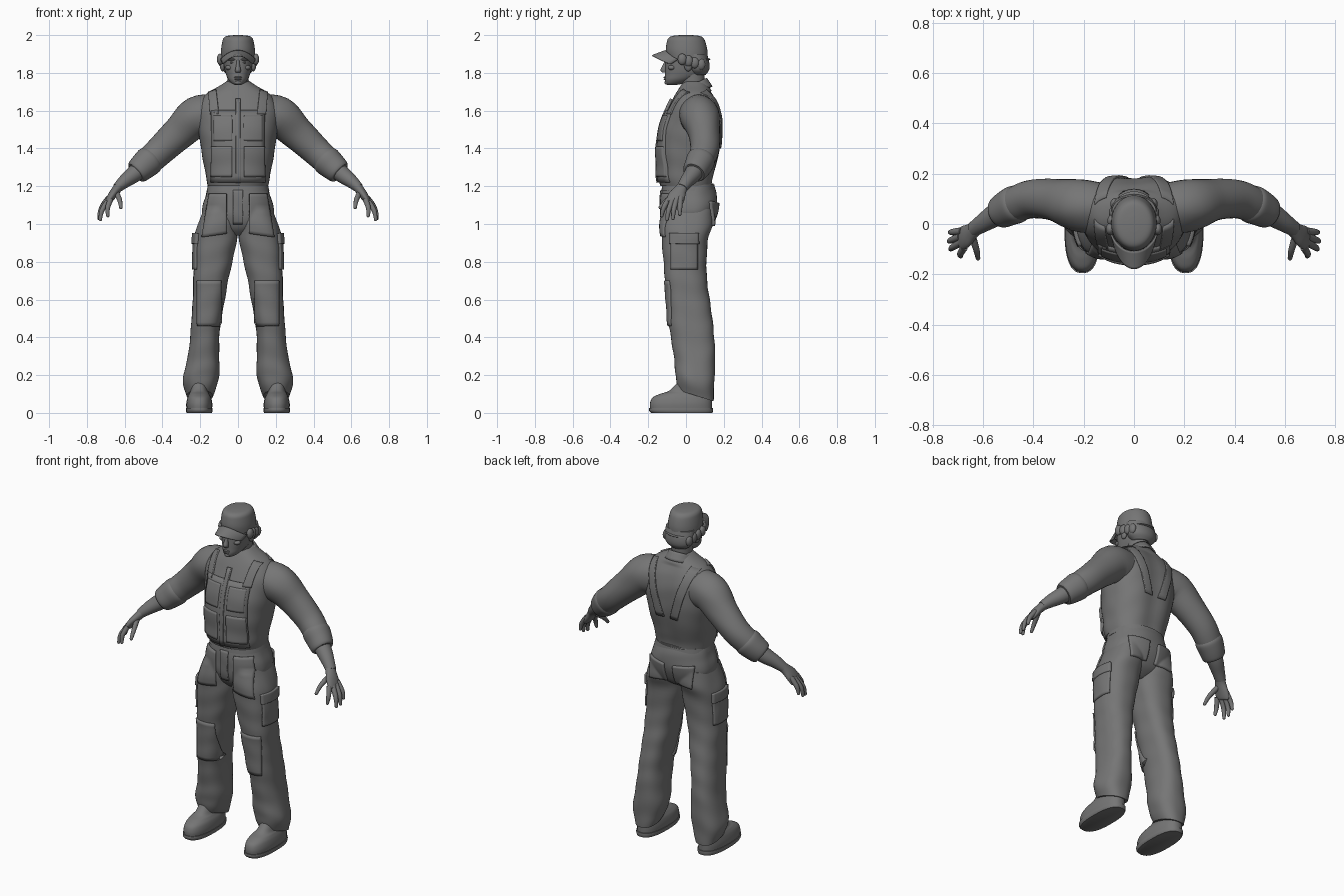
import bpy, bmesh, math
from mathutils import Vector, Matrix
from mathutils.bvhtree import BVHTree

cube = bpy.data.objects.get("Cube")
if cube:
    bpy.data.objects.remove(cube, do_unlink=True)

grey = bpy.data.materials.new("plain grey")
grey.use_nodes = True
GREY = (0.18, 0.18, 0.18, 1)
grey.diffuse_color = GREY
grey.node_tree.nodes["Principled BSDF"].inputs["Base Color"].default_value = GREY
UP = Vector((0, 0, 1))


def finish(name, bm, mirror=False, thick=0):
    """Turn a bmesh into a smooth grey object, optionally mirrored or thickened."""
    bmesh.ops.recalc_face_normals(bm, faces=bm.faces)
    for f in bm.faces:
        f.smooth = True
    me = bpy.data.meshes.new(name)
    bm.to_mesh(me)
    bm.free()
    me.set_sharp_from_angle(angle=math.radians(50))
    me.materials.append(grey)
    ob = bpy.data.objects.new(name, me)
    bpy.context.collection.objects.link(ob)
    if thick:
        mod = ob.modifiers.new("thickness", 'SOLIDIFY')
        mod.thickness, mod.offset = thick, 0
    if mirror:
        ob.modifiers.new("mirror", 'MIRROR')
    return ob


def spline(rows, steps):
    """Smooth curve through rows of numbers."""
    rows = [Vector(r) for r in rows]
    out = []
    for i in range(len(rows) - 1):
        a, b, c, d = (rows[min(max(i + k, 0), len(rows) - 1)] for k in (-1, 0, 1, 2))
        for s in range(steps):
            t = s / steps
            out.append(b + ((c - a) * t + (2*a - 5*b + 4*c - d) * t**2 + (3*b - a - 3*c + d) * t**3) / 2)
    return out + [rows[-1]]


def loft(name, rows, follow=False, power=2, n=32, steps=5, mirror=False, bend=None):
    """Skin rings given as (x, y, z, radius across, radius in y)."""
    pts = spline(rows, steps)
    bm = bmesh.new()
    rings = []
    for i, r in enumerate(pts):
        c = Vector(r[:3])
        t = UP
        if follow:
            t = (Vector(pts[min(i + 1, len(pts) - 1)][:3]) - Vector(pts[max(i - 1, 0)][:3])).normalized()
        u = Vector((0, 1, 0))
        u = (u - t * u.dot(t)).normalized()
        v = t.cross(u)
        ring = []
        for k in range(n):
            a = math.tau * k / n
            ca, sa = math.cos(a), math.sin(a)
            off = u * (r[4] * math.copysign(abs(ca) ** (2 / power), ca)) \
                + v * (r[3] * math.copysign(abs(sa) ** (2 / power), sa))
            ring.append(bm.verts.new(bend(c, off) if bend else c + off))
        rings.append(ring)
    for a, b in zip(rings, rings[1:]):
        for k in range(n):
            j = (k + 1) % n
            bm.faces.new((a[k], a[j], b[j], b[k]))
    bm.faces.new(rings[0])
    bm.faces.new(rings[-1])
    return finish(name, bm, mirror)


def stack(name, rows, **kw):
    """Upright loft from rows of (z, x min, x max, y min, y max)."""
    return loft(name, [((a + b) / 2, (c + d) / 2, z, (b - a) / 2, (d - c) / 2)
                       for z, a, b, c, d in rows], **kw)


def centred(name, rows, **kw):
    return stack(name, [(z, -w, w, f, b) for z, w, f, b in rows], **kw)


def sheet(name, fn, nu, nv, thick, mirror=False):
    """Thin surface from a function of u and v in 0..1."""
    bm = bmesh.new()
    g = [[bm.verts.new(fn(i / nu, j / nv)) for j in range(nv + 1)] for i in range(nu + 1)]
    for i in range(nu):
        for j in range(nv):
            bm.faces.new((g[i][j], g[i+1][j], g[i+1][j+1], g[i][j+1]))
    return finish(name, bm, mirror, thick)


def patch(name, targets, quad, look, mirror=True, thick=0.014):
    """Cloth panel pressed onto the targets; quad holds four (side, z) corners."""
    verts, polys = [], []
    for ob in targets:
        k = len(verts)
        verts += [v.co.copy() for v in ob.data.vertices]
        polys += [[k + i for i in p.vertices] for p in ob.data.polygons]
    tree = BVHTree.FromPolygons(verts, polys)
    look = Vector(look)
    a, b, c, d = (Vector(q) for q in quad)

    def place(u, v):
        s, z = a.lerp(b, u).lerp(d.lerp(c, u), v)
        p = Vector((0, s, z)) if look.x else Vector((s, 0, z))
        hit = tree.ray_cast(p - look, look)[0] or tree.find_nearest(p - look * 0.2)[0]
        return hit - look * 0.002
    return sheet(name, place, 12, 12, thick, mirror)


def ellipsoid(name, loc, size, mirror=False):
    bm = bmesh.new()
    bmesh.ops.create_uvsphere(bm, u_segments=20, v_segments=12, radius=1,
                              matrix=Matrix.Translation(loc) @ Matrix.Diagonal((*size, 1)))
    return finish(name, bm, mirror)


def rect(a, b, c, d):
    return (a, c), (b, c), (b, d), (a, d)


# Cloth folds
def folds(c, off, amount=0.018):
    p = c + off
    w = math.sin(31*p.z + 17*p.x + 3*math.sin(13*p.y)) * math.sin(19*p.z - 23*p.y + 2)
    return c + off * (1 + amount * w)


def torso_folds(c, off):
    spine = 0.09 * math.exp(-(off.x / 0.06) ** 2) if off.y > 0 and c.z < 1.7 else 0
    return folds(c, off * (1 - spine), 0.012)


def leg_folds(c, off):
    low = max(0, 1 - c.z / 0.3)
    p = folds(c, off, 0.025 + 0.02 * low)
    p.z -= off.y * 0.45 * low
    return p


# Torso and trousers
torso = centred("shirt_torso", [
    (1.2, .16, -.135, .145), (1.24, .168, -.145, .15), (1.3, .178, -.145, .165),
    (1.4, .195, -.148, .19), (1.5, .208, -.135, .197), (1.58, .215, -.108, .19),
    (1.64, .205, -.08, .172), (1.69, .165, -.055, .145), (1.73, .1, -.03, .12),
    (1.755, .062, -.01, .1)], power=2.3, n=56, bend=torso_folds)
pelvis = centred("trouser_hips", [
    (.94, .05, -.07, .06), (.98, .13, -.11, .12), (1.04, .185, -.128, .15),
    (1.1, .186, -.132, .165), (1.16, .17, -.128, .16), (1.215, .153, -.12, .145)],
    power=2.3, n=48, bend=folds)
leg = stack("trouser_leg", [
    (1.08, .01, .18, -.12, .14), (1, 0, .212, -.13, .14), (.92, .005, .23, -.128, .118),
    (.8, .03, .233, -.12, .11), (.7, .053, .238, -.112, .112), (.6, .07, .24, -.102, .125),
    (.5, .088, .247, -.095, .138), (.4, .1, .254, -.08, .148), (.3, .1, .266, -.064, .154),
    (.2, .1, .288, -.055, .152), (.14, .115, .288, -.05, .15), (.09, .135, .272, -.035, .146)],
    power=2.4, n=40, mirror=True, bend=leg_folds)
centred("waistband", [(1.175, .166, -.13, .155), (1.21, .158, -.126, .15)], power=2.3, n=48)

# Shoes
stack("shoe_upper", [
    (.02, .137, .273, -.19, .138), (.05, .136, .274, -.191, .138), (.08, .142, .268, -.178, .138),
    (.1, .152, .26, -.14, .138), (.12, .16, .252, -.085, .136), (.18, .165, .25, -.03, .13)],
    power=2.4, mirror=True)
stack("shoe_sole", [(0, .138, .272, -.185, .14), (.012, .134, .276, -.195, .143),
                    (.026, .134, .276, -.195, .143)], power=2.5, mirror=True)

# Arms
loft("sleeve", [
    (.12, .06, 1.575, .11, .1), (.22, .075, 1.565, .108, .104), (.31, .095, 1.485, .09, .085),
    (.4, .1, 1.4, .08, .077), (.46, .083, 1.345, .075, .072), (.515, .058, 1.295, .064, .064)],
    follow=True, mirror=True, bend=folds)
loft("rolled_cuff", [
    (.455, .085, 1.35, .07, .07), (.47, .078, 1.336, .079, .077), (.5, .064, 1.308, .074, .073),
    (.53, .047, 1.28, .066, .066), (.54, .042, 1.271, .058, .058)],
    follow=True, mirror=True, bend=folds)
loft("forearm", [
    (.5, .06, 1.305, .05, .05), (.55, .036, 1.264, .045, .046), (.6, .004, 1.226, .036, .037),
    (.64, -.022, 1.19, .026, .03)], follow=True, mirror=True)

# Hands
loft("palm", [
    (.625, -.012, 1.203, .026, .029), (.645, -.03, 1.18, .024, .034), (.667, -.048, 1.15, .022, .045),
    (.687, -.06, 1.118, .017, .045), (.692, -.064, 1.108, .01, .038)], follow=True, mirror=True)
fingers = {
    "index_finger": ((.675, -.093, 1.13), (.69, -.118, 1.085), (.689, -.128, 1.045)),
    "middle_finger": ((.686, -.072, 1.125), (.72, -.092, 1.072), (.729, -.1, 1.025)),
    "ring_finger": ((.69, -.05, 1.13), (.726, -.064, 1.077), (.735, -.069, 1.03)),
    "little_finger": ((.684, -.028, 1.14), (.72, -.032, 1.092), (.731, -.033, 1.053)),
    "thumb": ((.645, -.042, 1.168), (.627, -.1, 1.128), (.62, -.136, 1.088))}
for name, path in fingers.items():
    loft(name, [(*p, r, r) for p, r in zip(path, (.015, .013, .009))],
         follow=True, n=14, mirror=True)
    ellipsoid(name + "_tip", path[-1], (.009, .009, .01), True)

# Bib, straps and pockets
FRONT, BACK, SIDE = (0, 1, 0), (0, -1, 0), (-1, 0, 0)
patch("bib", [torso], ((-.14, 1.22), (.14, 1.22), (.14, 1.6), (-.14, 1.6)), FRONT, False)
patch("front_strap", [torso], ((.1, 1.58), (.145, 1.58), (.155, 1.695), (.115, 1.71)), FRONT)
patch("back_strap", [torso], ((.02, 1.4), (.07, 1.4), (.155, 1.695), (.11, 1.71)), BACK, thick=.01)
patch("chest_pocket", [torso], rect(.03, .125, 1.44, 1.57), FRONT, thick=.024)
patch("lower_pocket", [torso], rect(.03, .135, 1.25, 1.41), FRONT, thick=.03)
patch("bib_placket", [torso], rect(-.012, .012, 1.22, 1.66), FRONT, False, .026)
patch("fly", [pelvis, leg], rect(-.025, .025, 1.0, 1.18), FRONT, False, .012)
patch("front_pocket", [pelvis, leg], ((.06, .95), (.19, .93), (.15, 1.16), (.06, 1.16)), FRONT)
patch("back_pocket", [pelvis, leg], ((.03, 1.0), (.14, .99), (.145, 1.12), (.03, 1.11)), BACK, thick=.022)
patch("cargo_pocket", [leg], rect(-.08, .06, .76, .92), SIDE)
patch("cargo_flap", [leg], rect(-.085, .065, .895, .95), SIDE, thick=.026)
patch("knee_patch", [leg], rect(.09, .215, .46, .7), FRONT, thick=.012)


# Collar
def collar(u, v):
    a = math.pi * u
    s, c = math.sin(a), math.cos(a)
    return ((.064 + .024*v) * s + .055 * v * u**5, .045 + (.062 + .03*v) * c,
            1.742 + .03*c - .045*v - .012 * v * u**4)


sheet("collar", collar, 20, 4, .008, True)

# Head and face
centred("neck", [(1.66, .062, -.01, .11), (1.72, .056, -.02, .098), (1.82, .058, -.04, .1)])
centred("head", [
    (1.737, .018, -.1, -.045), (1.745, .034, -.108, -.01), (1.765, .052, -.112, .04),
    (1.79, .063, -.111, .085), (1.82, .071, -.11, .103), (1.86, .077, -.108, .11),
    (1.9, .08, -.106, .11), (1.95, .07, -.09, .095)], power=2.2)
loft("nose", [(0, -.103, 1.868, .007, .008), (0, -.111, 1.84, .01, .013),
              (0, -.118, 1.815, .015, .017), (0, -.114, 1.801, .013, .012)], n=16)
ellipsoid("upper_lip", (0, -.11, 1.776), (.021, .009, .005))
ellipsoid("lower_lip", (0, -.109, 1.767), (.018, .009, .006))
ellipsoid("chin", (0, -.1, 1.749), (.019, .014, .012))
ellipsoid("brow", (.032, -.094, 1.871), (.026, .016, .007), True)
ellipsoid("eye", (.031, -.094, 1.855), (.013, .009, .006), True)
ellipsoid("cheekbone", (.045, -.075, 1.828), (.022, .021, .014), True)
ellipsoid("ear", (.082, .012, 1.842), (.014, .022, .034), True)

# Hair below the cap
centred("back_hair", [(1.79, .055, .03, .105), (1.815, .082, .01, .122), (1.85, .09, .0, .124),
                      (1.9, .088, -.01, .112)])
for i in range(4):
    ellipsoid("side_hair", (.095 - .006*i, -.02 + .033*i, 1.872 - .009*i), (.017, .024, .03), True)

# Cap
centred("cap_crown", [
    (1.882, .091, -.1, .114), (1.92, .09, -.107, .113), (1.96, .084, -.102, .104),
    (1.983, .077, -.094, .093), (1.995, .06, -.074, .074), (2, .02, -.03, .03)], n=40)


def brim(u, v):
    s = 2*u - 1
    y = -.108 * math.sqrt(1 - .85 * s*s)
    return (.09 * s * (1 - .12*v), y - .07 * v * (1 - .45 * s*s), 1.917 - .026*v - .045 * s*s)


sheet("cap_brim", brim, 24, 8, .008)
loft("cap_strap", [(.075*math.sin(a), .05 + .07*math.cos(a), 1.872, .004, .01)
                   for a in (-1.4, -.7, 0, .7, 1.4)], follow=True, n=12)
loft("cap_back_opening", [(.042*math.cos(a), .106 - .01*math.cos(a)**2, 1.885 + .045*math.sin(a), .004, .005)
                          for a in (0, .8, 1.57, 2.34, 3.14)], follow=True, n=12)
